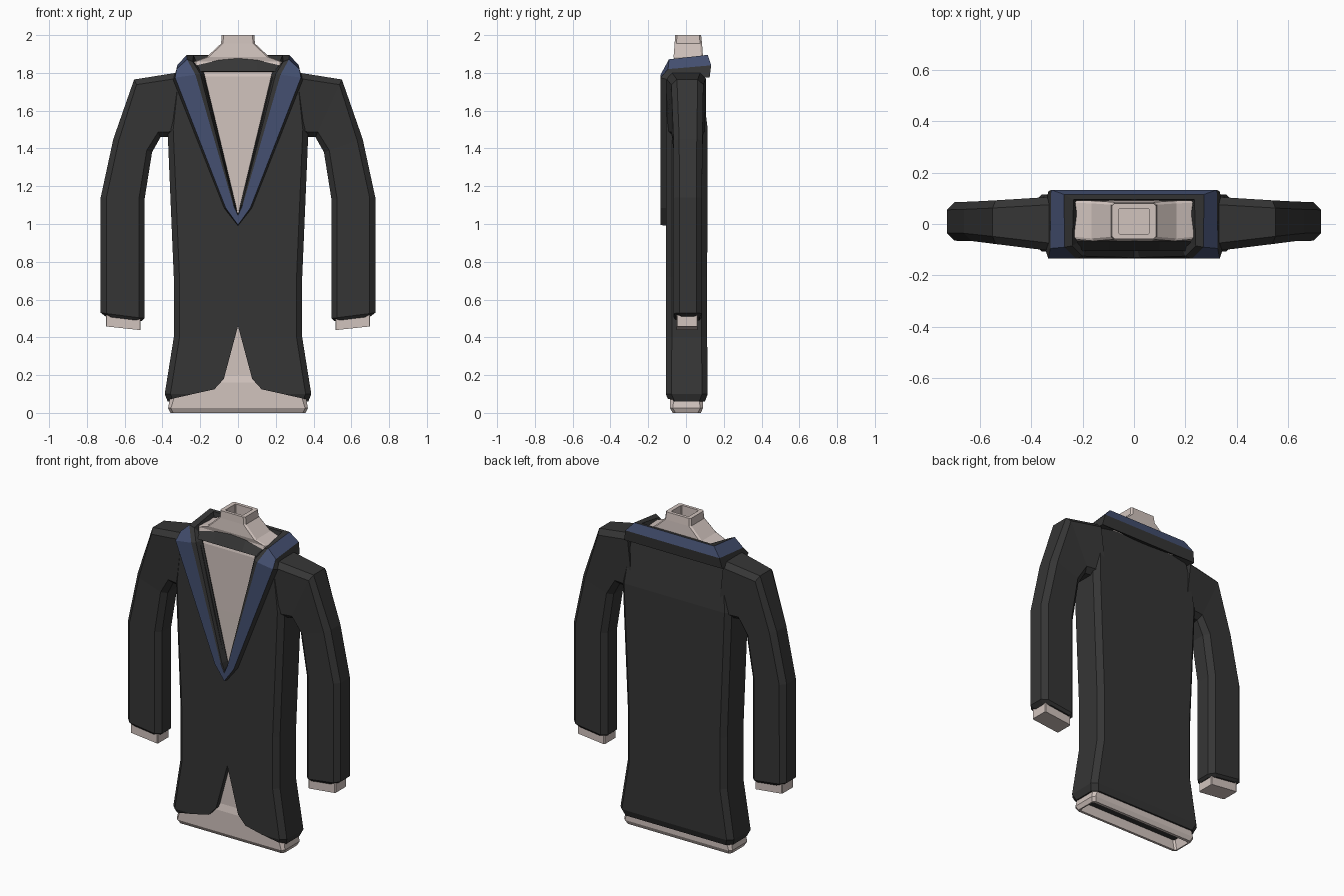
import bpy, bmesh
from mathutils import Vector


def material(name, rgb):
    m = bpy.data.materials.new(name)
    m.diffuse_color = (*rgb, 1)
    return m


DARK = material("charcoal cloth", (0.036, 0.036, 0.036))
BLUE = material("navy satin", (0.058, 0.08, 0.165))
SHIRT = material("pale shirt", (0.64, 0.55, 0.515))


def loft(name, rings, mats, rule=None, caps=True, mirror=False):
    """Join rings of equal point count; rule(j) picks the material per side."""
    bm = bmesh.new()
    vs = [[bm.verts.new(p) for p in r] for r in rings]
    n = len(rings[0])
    for a, b in zip(vs, vs[1:]):
        for j in range(n):
            k = (j + 1) % n
            f = bm.faces.new((a[j], a[k], b[k], b[j]))
            f.material_index = rule(j) if rule else 0
    if caps:
        bm.faces.new(vs[0])
        bm.faces.new(vs[-1])
    bmesh.ops.recalc_face_normals(bm, faces=bm.faces)
    me = bpy.data.meshes.new(name)
    bm.to_mesh(me)
    bm.free()
    for m in mats:
        me.materials.append(m)
    ob = bpy.data.objects.new(name, me)
    bpy.context.collection.objects.link(ob)
    if mirror:
        ob.modifiers.new("Mirror", 'MIRROR')
    return ob


def octagon(z, hw, y0, y1, c=0.03):
    """Horizontal rectangle with chamfered corners."""
    return [(-hw, y0 + c, z), (-hw + c, y0, z), (hw - c, y0, z), (hw, y0 + c, z),
            (hw, y1 - c, z), (hw - c, y1, z), (-hw + c, y1, z), (-hw, y1 - c, z)]


def arm_ring(inner, outer, y0, y1, c=0.03):
    """Chamfered section across the arm from an inner to an outer (x, z) point."""
    a, b = Vector((inner[0], 0, inner[1])), Vector((outer[0], 0, outer[1]))
    u = (b - a).normalized() * c
    pts = [(a, y0 + c), (a + u, y0), (b - u, y0), (b, y0 + c),
           (b, y1 - c), (b - u, y1), (a + u, y1), (a, y1 - c)]
    return [(p.x, y, p.z) for p, y in pts]


def cut(ob, half, y0, y1):
    """Cut a mirrored (x, z) outline out of ob between two depths."""
    outline = half + [(-x, z) for x, z in reversed(half) if x > 0]
    tool = loft("cutter", [[(x, y, z) for x, z in outline] for y in (y0, y1)], [])
    tool.hide_render = True
    mod = ob.modifiers.new("Cut", 'BOOLEAN')
    mod.object, mod.solver = tool, 'EXACT'
    dg = bpy.context.evaluated_depsgraph_get()
    me = bpy.data.meshes.new_from_object(ob.evaluated_get(dg))
    ob.modifiers.clear()
    ob.data = me
    bpy.data.objects.remove(tool)


# Jacket body with neck opening and front hem notch
body = loft("jacket_body", [octagon(*r) for r in (
    (0.06, 0.372, -0.09, 0.10), (0.10, 0.388, -0.107, 0.115),
    (0.40, 0.34, -0.105, 0.112), (0.72, 0.34, -0.105, 0.112),
    (1.50, 0.373, -0.105, 0.115), (1.77, 0.345, -0.105, 0.082),
    (1.81, 0.31, -0.09, 0.075))], [DARK])
cut(body, [(0, 1.035), (0.187, 1.80), (0.187, 1.95)], -0.2, -0.055)
cut(body, [(0, 0.46), (0.075, 0.18), (0.125, 0.125), (0.37, 0.07), (0.37, -0.1)],
    -0.2, -0.055)

# Sleeves and cuffs
loft("sleeves", [arm_ring(*r) for r in (
    ((0.29, 1.46), (0.33, 1.80), -0.104, 0.105),
    ((0.41, 1.46), (0.55, 1.765), -0.078, 0.092),
    ((0.455, 1.38), (0.66, 1.45), -0.066, 0.087),
    ((0.495, 1.13), (0.727, 1.14), -0.065, 0.085),
    ((0.495, 0.50), (0.727, 0.53), -0.065, 0.085),
    ((0.51, 0.487), (0.70, 0.51), -0.052, 0.072))], [DARK], mirror=True)
loft("cuffs", [arm_ring(*r, 0.005) for r in (
    ((0.515, 0.60), (0.70, 0.60), -0.05, 0.062),
    ((0.515, 0.438), (0.70, 0.458), -0.05, 0.062))], [SHIRT], mirror=True)

# Shirt: hollow hem, torso, open neck
loft("shirt", [octagon(*r) for r in (
    (0.30, 0.29, -0.05, 0.055, 0.01), (0.0, 0.35, -0.055, 0.06, 0.01),
    (0.0, 0.358, -0.07, 0.078, 0.015), (0.025, 0.37, -0.085, 0.09, 0.015),
    (0.16, 0.345, -0.085, 0.09), (0.20, 0.335, -0.076, 0.09),
    (0.40, 0.31, -0.076, 0.09), (1.40, 0.31, -0.08, 0.09),
    (1.78, 0.235, -0.08, 0.07, 0.01), (1.86, 0.232, -0.06, 0.092, 0.01),
    (1.885, 0.165, -0.066, 0.09, 0.01), (1.955, 0.09, -0.06, 0.085, 0.01),
    (2.0, 0.086, -0.058, 0.08, 0.01), (2.0, 0.06, -0.04, 0.06, 0.005),
    (1.92, 0.06, -0.04, 0.06, 0.005))], [SHIRT])

# Dark sloping neckline in front of the neck
loft("front_neckline", [[(x, -0.105, 1.808), (x, -0.068, z), (x, -0.05, 1.80)]
     for x, z in ((-0.22, 1.84), (-0.1, 1.868), (0, 1.877), (0.1, 1.868), (0.22, 1.84))],
     [DARK])

# Lapels and collar: one band from lapel tip, over the shoulder, to the back centre
# Section order: inner low, inner top, satin inner edge, satin outer edge, underside
loft("lapels_and_collar", [
    [(0, -0.09, 1.045), (0, -0.13, 1.055), (0, -0.135, 1.045), (0, -0.135, 0.995), (0, -0.1, 0.99)],
    [(0.012, -0.09, 1.10), (0.02, -0.13, 1.10), (0.025, -0.135, 1.10),
     (0.065, -0.135, 1.085), (0.075, -0.1, 1.085)],
    [(0.18, -0.09, 1.80), (0.20, -0.125, 1.795), (0.225, -0.135, 1.79),
     (0.333, -0.135, 1.775), (0.345, -0.1, 1.765)],
    [(0.20, -0.06, 1.81), (0.24, -0.085, 1.86), (0.27, -0.09, 1.872),
     (0.325, -0.095, 1.82), (0.342, -0.09, 1.77)],
    [(0.22, 0.09, 1.80), (0.235, 0.095, 1.893), (0.272, 0.115, 1.895),
     (0.322, 0.133, 1.84), (0.335, 0.125, 1.775)],
    [(0, 0.07, 1.80), (0, 0.095, 1.893), (0, 0.115, 1.895), (0, 0.133, 1.84), (0, 0.125, 1.775)],
], [DARK, BLUE], rule=lambda j: 1 if j == 2 else 0, caps=False, mirror=True)
